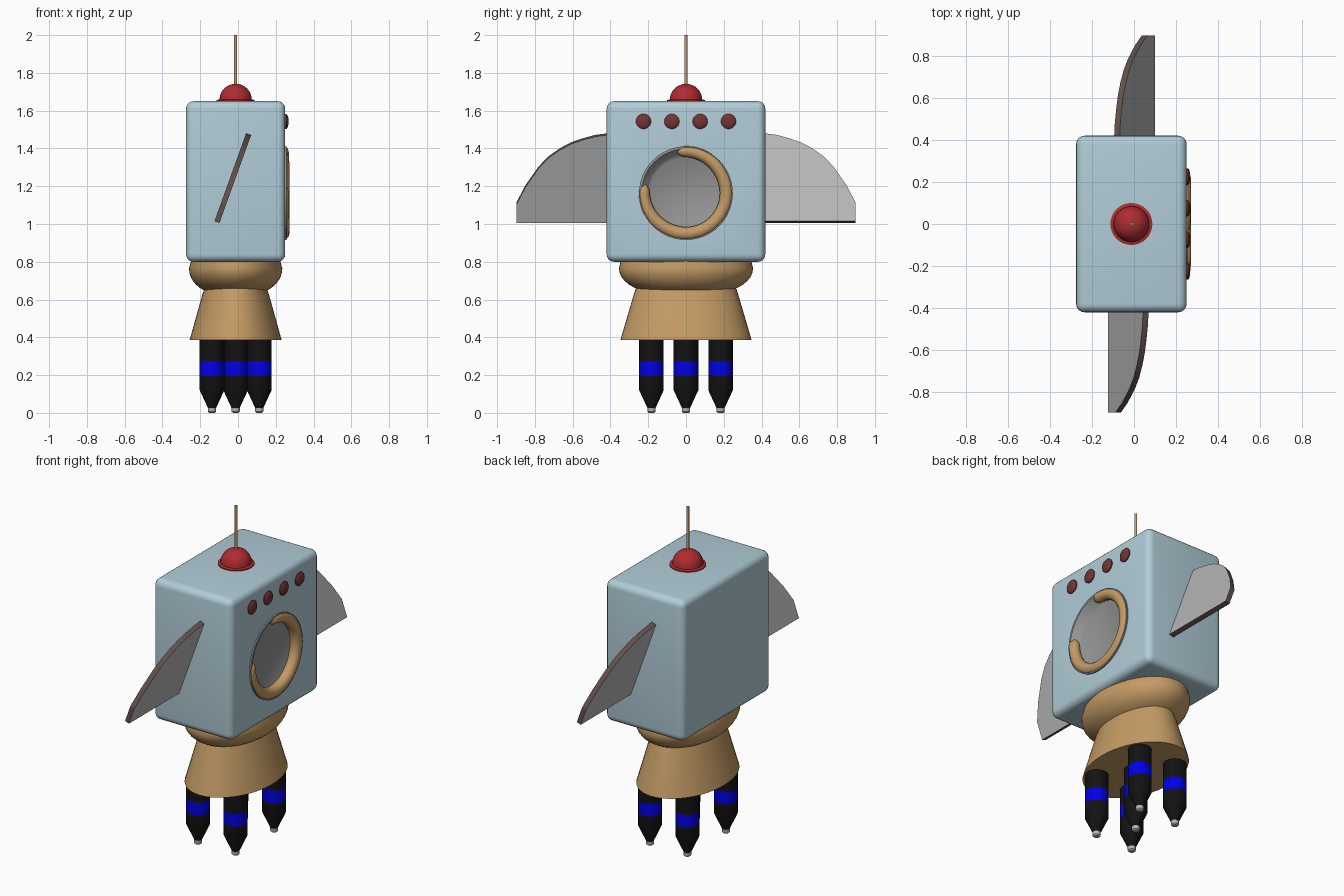
import bpy, bmesh, math
from mathutils import Vector

if "Cube" in bpy.data.objects:
    bpy.data.objects.remove(bpy.data.objects["Cube"])

CX = -0.0125  # centre line of the body in x


def mat(name, r, g, b):
    m = bpy.data.materials.new(name)
    m.diffuse_color = (r, g, b, 1)
    m.use_nodes = True
    m.node_tree.nodes["Principled BSDF"].inputs["Base Color"].default_value = m.diffuse_color
    return m


BLUE = mat("pale_blue", 0.44, 0.61, 0.68)
TAN = mat("tan", 0.55, 0.33, 0.13)
RED = mat("red", 0.43, 0.025, 0.03)
MAROON = mat("maroon", 0.17, 0.035, 0.035)
GREY = mat("grey", 0.47, 0.47, 0.47)
DARKGREY = mat("dark_grey", 0.3, 0.3, 0.3)
BROWN = mat("dark_brown", 0.12, 0.08, 0.07)
BLACK = mat("black", 0.006, 0.006, 0.006)
BAND = mat("bright_blue", 0.0, 0.0, 0.8)


def finish(bm, name, mats, smooth=35):
    bmesh.ops.recalc_face_normals(bm, faces=bm.faces)
    me = bpy.data.meshes.new(name)
    bm.to_mesh(me)
    bm.free()
    for m in mats:
        me.materials.append(m)
    ob = bpy.data.objects.new(name, me)
    bpy.context.collection.objects.link(ob)
    bpy.ops.object.select_all(action='DESELECT')
    bpy.context.view_layer.objects.active = ob
    ob.select_set(True)
    if smooth:
        bpy.ops.object.shade_smooth_by_angle(angle=math.radians(smooth))
    return ob


def lathe(name, mats, rings, centre=(CX, 0, 0), sides=32, along_x=False, slots=None, smooth=35):
    """Closed stack of elliptical rings (rx, ry, height)."""
    bm = bmesh.new()
    loops = []
    for rx, ry, h in rings:
        loop = []
        for i in range(sides):
            a = 2 * math.pi * i / sides
            p = Vector((rx * math.cos(a), ry * math.sin(a), h))
            if along_x:
                p = Vector((p.z, p.x, p.y))
            loop.append(bm.verts.new(p + Vector(centre)))
        loops.append(loop)
    for k in range(len(loops) - 1):
        for i in range(sides):
            j = (i + 1) % sides
            f = bm.faces.new((loops[k][i], loops[k][j], loops[k + 1][j], loops[k + 1][i]))
            f.material_index = slots[k] if slots else 0
    bm.faces.new(loops[0]).material_index = slots[0] if slots else 0
    bm.faces.new(loops[-1]).material_index = slots[-1] if slots else 0
    return finish(bm, name, mats, smooth)


# Body: rounded box with a round recess cut in the +x side
bm = bmesh.new()
bmesh.ops.create_cube(bm, size=1)
for v in bm.verts:
    v.co = Vector((v.co.x * 0.525 + CX, v.co.y * 0.84, v.co.z * 0.85 + 1.225))
bmesh.ops.bevel(bm, geom=bm.edges[:], offset=0.04, segments=5, profile=0.5, affect='EDGES')
body = finish(bm, "body", [BLUE], 0)
PORT = (0, 0, 1.163)
cutter = lathe("recess_cutter", [BLUE], [(0.245, 0.245, 0.19), (0.245, 0.245, 0.4)],
               PORT, 48, True)
cutter.hide_render = True
mod = body.modifiers.new("recess", 'BOOLEAN')
mod.operation = 'DIFFERENCE'
mod.solver = 'EXACT'
mod.object = cutter
bpy.ops.object.select_all(action='DESELECT')
bpy.context.view_layer.objects.active = body
body.select_set(True)
bpy.ops.object.modifier_apply(modifier=mod.name)
bpy.ops.object.shade_smooth_by_angle(angle=math.radians(35))
bpy.data.objects.remove(cutter)

# Dish lining the recess
lathe("port_dish", [DARKGREY],
      [(0.247, 0.247, 0.188), (0.248, 0.248, 0.258), (0.235, 0.235, 0.258),
       (0.205, 0.205, 0.225), (0.19, 0.19, 0.215)], PORT, 48, True)

# Open tan ring in the recess, with rounded ends
cu = bpy.data.curves.new("port_ring", 'CURVE')
cu.dimensions = '3D'
cu.bevel_depth = 0.035
cu.bevel_resolution = 4
cu.use_fill_caps = True
N = 60
sp = cu.splines.new('POLY')
sp.points.add(N)
for i, p in enumerate(sp.points):
    t = i / N
    a = math.radians(102 - t * 294)
    edge = min(t, 1 - t)
    r = 0.214 + 0.01 * max(0, 1 - edge / 0.25)
    p.co = (0.237, r * math.cos(a), PORT[2] + r * math.sin(a), 1)
    e = min(1, edge / 0.04)
    p.radius = (0.25 + 0.75 * math.sqrt(1 - (1 - e) ** 2)) * (0.85 + 0.15 * min(1, edge / 0.2))
ring = bpy.data.objects.new("port_ring", cu)
bpy.context.collection.objects.link(ring)
cu.materials.append(TAN)
bpy.ops.object.select_all(action='DESELECT')
bpy.context.view_layer.objects.active = ring
ring.select_set(True)
bpy.ops.object.convert(target='MESH')
bpy.ops.object.shade_smooth_by_angle(angle=math.radians(40))

# Row of buttons
for i in range(4):
    lathe(f"button_{i + 1}", [MAROON],
          [(0.04, 0.04, 0.24), (0.04, 0.04, 0.256), (0.034, 0.034, 0.262),
           (0.02, 0.02, 0.266), (0.003, 0.003, 0.267)],
          (0, -0.225 + 0.15 * i, 1.543), 20, True)

# Dome light with brim, and antenna
dome = [(0.1, 0.1, 1.64), (0.1, 0.1, 1.656), (0.085, 0.085, 1.66)]
for k in range(1, 9):
    a = math.pi / 2 * k / 8.2
    dome.append((0.085 * math.cos(a), 0.085 * math.cos(a), 1.66 + 0.082 * math.sin(a)))
lathe("dome_light", [RED], dome)
lathe("antenna", [TAN], [(0.008, 0.008, 1.72), (0.008, 0.008, 2.0)], sides=12)

# Round waist and flared skirt
waist = [(0.235, 0.345, 0.81)]
for k in range(0, 9):
    a = math.radians(72) * k / 8
    c = math.cos(a) ** 0.75
    waist.append((0.247 * c, 0.355 * c, 0.765 - 0.145 * math.sin(a)))
lathe("waist", [TAN], waist, sides=48)
lathe("skirt", [TAN], [(0.165, 0.265, 0.66), (0.177, 0.277, 0.625), (0.243, 0.347, 0.387)],
      sides=48)

# Five striped feet: one at the centre, four around it
spots = [(0, 0)] + [(sx * 0.125, sy * 0.183) for sx in (-1, 1) for sy in (-1, 1)]
for n, (x, y) in enumerate(spots):
    prof = [(0.065, 0.40), (0.065, 0.275), (0.065, 0.20), (0.065, 0.12),
            (0.022, 0.027), (0.022, 0.007), (0.014, 0.0)]
    lathe(f"foot_{n + 1}", [BLACK, BAND, GREY], [(r, r, z) for r, z in prof],
          (CX + x, y, 0), 20, slots=[0, 1, 0, 0, 2, 2])

# Tilted wings: the second is the first turned half round; edges are dark
outline = [(0.38, 1.01), (0.897, 1.01), (0.897, 1.11), (0.85, 1.20), (0.78, 1.30),
           (0.73, 1.352), (0.67, 1.395), (0.61, 1.427), (0.55, 1.448), (0.48, 1.467),
           (0.42, 1.475), (0.38, 1.477)]
SLOPE = 0.36
normal = Vector((1, 0, SLOPE)).normalized()
for name, s in (("right_wing", 1), ("left_wing", -1)):
    bm = bmesh.new()
    sides = []
    for d in (-0.014, 0.014):
        loop = []
        for y, z in outline:
            p = Vector((-(z - 1.243) * SLOPE + 0.015, y, z)) + normal * d
            loop.append(bm.verts.new((CX + s * p.x, s * p.y, p.z)))
        bm.faces.new(loop)
        sides.append(loop)
    for i in range(len(outline)):
        j = (i + 1) % len(outline)
        f = bm.faces.new((sides[0][i], sides[0][j], sides[1][j], sides[1][i]))
        f.material_index = 1
    finish(bm, name, [GREY, BROWN], 25)
